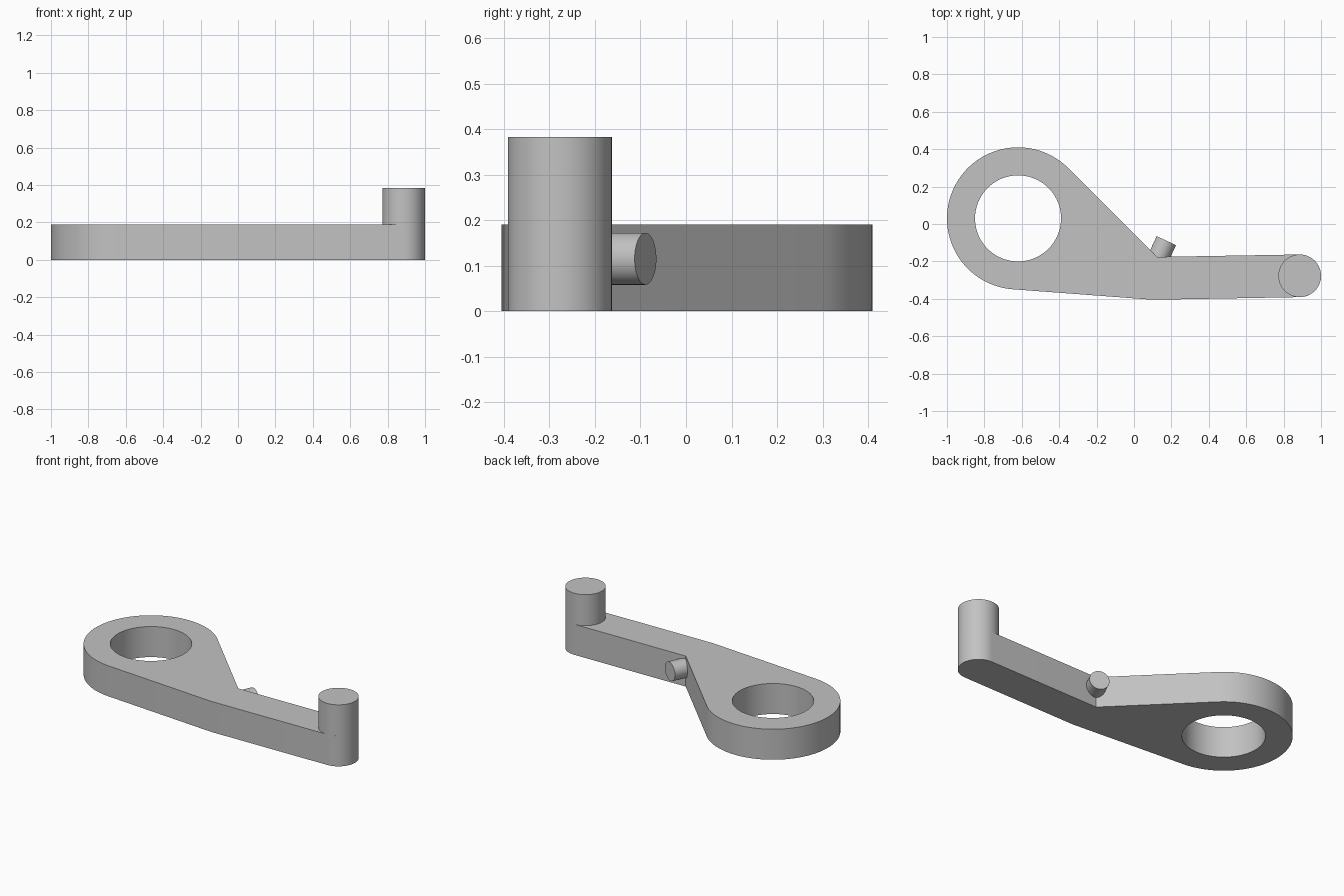
import bpy, bmesh
from math import sin, cos, radians
from mathutils import Vector

cube = bpy.data.objects.get("Cube")
if cube:
    bpy.data.objects.remove(cube, do_unlink=True)

PLATE_H, POST_H = 0.19, 0.383
RING, RING_R, HOLE_R = (-0.62, 0.03), 0.38, 0.23
POST, POST_R = (0.886, -0.277), 0.114

grey = bpy.data.materials.new("plain grey")
grey.use_nodes = True
grey.diffuse_color = (0.54, 0.54, 0.54, 1)
grey.node_tree.nodes["Principled BSDF"].inputs["Base Color"].default_value = grey.diffuse_color


def arc(centre, radius, start, end, steps):
    angles = [radians(start + (end - start) * i / steps) for i in range(steps + 1)]
    return [(centre[0] + radius * cos(a), centre[1] + radius * sin(a)) for a in angles]


def prism(name, outline, z0, z1):
    """Extrude a flat outline straight up."""
    bm = bmesh.new()
    base = bm.faces.new([bm.verts.new((x, y, z0)) for x, y in outline])
    top = bmesh.ops.extrude_face_region(bm, geom=[base], use_keep_orig=True)
    verts = [g for g in top["geom"] if isinstance(g, bmesh.types.BMVert)]
    bmesh.ops.translate(bm, verts=verts, vec=(0, 0, z1 - z0))
    bmesh.ops.recalc_face_normals(bm, faces=bm.faces)
    mesh = bpy.data.meshes.new(name)
    bm.to_mesh(mesh)
    bm.free()
    mesh.materials.append(grey)
    obj = bpy.data.objects.new(name, mesh)
    bpy.context.collection.objects.link(obj)
    return obj


def smooth(obj):
    bpy.ops.object.select_all(action="DESELECT")
    obj.select_set(True)
    bpy.context.view_layer.objects.active = obj
    bpy.ops.object.shade_smooth_by_angle(angle=radians(30))


# Lever plate: ring end, tapered neck and straight arm
outline = arc(RING, RING_R, 45, 265.8, 72)
outline += [(0.1, -0.405)]
outline += arc(POST, POST_R, -89, 91, 36)
outline += [(0.125, -0.176)]
plate = prism("lever_plate", outline, 0, PLATE_H)

# Round hole through the ring end
cutter = prism("hole_cutter", arc(RING, HOLE_R, 0, 355, 71), -0.1, PLATE_H + 0.1)
cut = plate.modifiers.new("hole", "BOOLEAN")
cut.operation, cut.solver, cut.object = "DIFFERENCE", "EXACT", cutter
bpy.context.view_layer.objects.active = plate
bpy.ops.object.modifier_apply(modifier=cut.name)
bpy.data.objects.remove(cutter, do_unlink=True)
smooth(plate)

# Upright post at the end of the arm
post = prism("end_post", arc(POST, POST_R, 0, 355, 71), PLATE_H, POST_H)
smooth(post)

# Small slanted pin in the inner corner
axis = Vector((0.42, 0.907, 0)).normalized()
pin = prism("side_pin", arc((0, 0), 0.057, 0, 352.5, 47), -0.15, 0)
pin.rotation_euler = axis.to_track_quat("Z", "Y").to_euler()
pin.location = (0.173, -0.089, 0.115)
smooth(pin)
